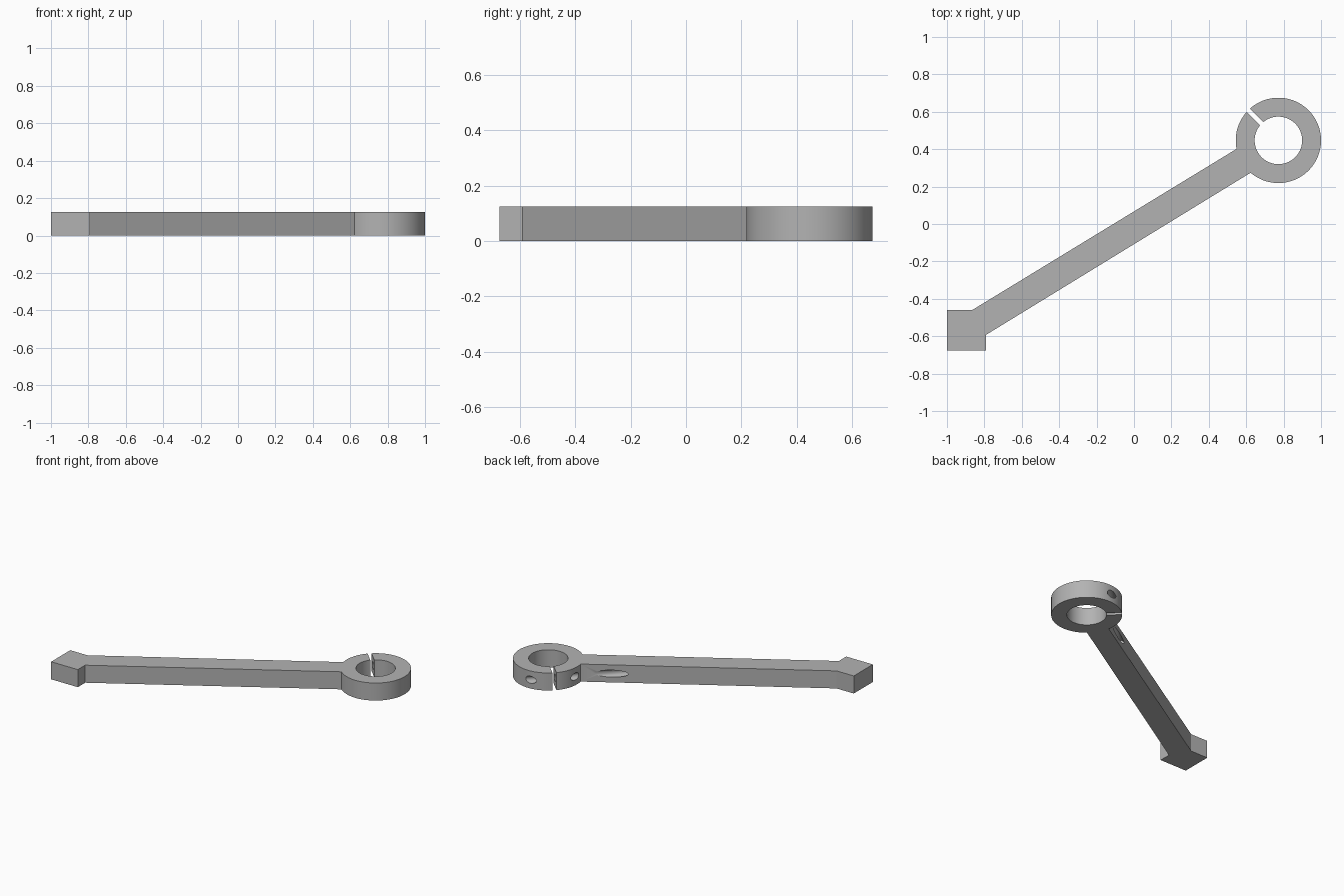
import bpy, bmesh, math
from mathutils import Vector, Matrix

cube = bpy.data.objects.get("Cube")
if cube:
    bpy.data.objects.remove(cube, do_unlink=True)

HEIGHT = 0.125
CENTRE = Vector((0.772, 0.447, HEIGHT / 2))
OUTER, BORE = 0.228, 0.127

grey = bpy.data.materials.new("plain grey")
grey.use_nodes = True
colour = (0.45, 0.45, 0.45, 1)
grey.diffuse_color = colour
grey.node_tree.nodes["Principled BSDF"].inputs["Base Color"].default_value = colour


def add_object(name, bm):
    bmesh.ops.recalc_face_normals(bm, faces=bm.faces[:])
    mesh = bpy.data.meshes.new(name)
    bm.to_mesh(mesh)
    bm.free()
    mesh.materials.append(grey)
    obj = bpy.data.objects.new(name, mesh)
    bpy.context.collection.objects.link(obj)
    return obj


def cylinder(name, radius, start, end, sides):
    axis = end - start
    turn = axis.to_track_quat("Z", "Y").to_matrix().to_4x4()
    bm = bmesh.new()
    bmesh.ops.create_cone(bm, cap_ends=True, segments=sides, radius1=radius,
                          radius2=radius, depth=axis.length,
                          matrix=Matrix.Translation((start + end) / 2) @ turn)
    return add_object(name, bm)


# Outline: square foot, slanted arm and round clamp head
def head_angle(x, y):
    return math.atan2(y - CENTRE.y, x - CENTRE.x)


first = head_angle(0.62, 0.27)
last = head_angle(0.54, 0.40) + 2 * math.pi
STEPS = 96
outline = [(-0.865, -0.46), (-1, -0.46), (-1, -0.675), (-0.79, -0.675), (-0.79, -0.592)]
for i in range(STEPS + 1):
    a = first + (last - first) * i / STEPS
    outline.append((CENTRE.x + OUTER * math.cos(a), CENTRE.y + OUTER * math.sin(a)))

bm = bmesh.new()
base = bm.faces.new([bm.verts.new((x, y, 0)) for x, y in outline])
raised = bmesh.ops.extrude_face_region(bm, geom=[base], use_keep_orig=True)["geom"]
bmesh.ops.translate(bm, vec=(0, 0, HEIGHT),
                    verts=[v for v in raised if isinstance(v, bmesh.types.BMVert)])
arm = add_object("clamp_arm", bm)

# Central bore
up = Vector((0, 0, 0.2))
bore = cylinder("bore_cutter", BORE, CENTRE - up, CENTRE + up, 96)

# Slit through the head wall
bm = bmesh.new()
bmesh.ops.create_cube(bm, size=1, matrix=Matrix.Translation(CENTRE)
                      @ Matrix.Rotation(math.radians(135), 4, "Z")
                      @ Matrix.Translation((0.18, 0, 0))
                      @ Matrix.Diagonal((0.2, 0.026, 0.4, 1)))
slit = add_object("slit_cutter", bm)

# Screw hole across the slit, ending blind in the side of the arm
screw = cylinder("screw_hole_cutter", 0.025, Vector((0.30, 0.22, HEIGHT / 2)),
                 Vector((0.90, 0.82, HEIGHT / 2)), 32)

bpy.ops.object.select_all(action="DESELECT")
bpy.context.view_layer.objects.active = arm
arm.select_set(True)
for cutter in (bore, slit, screw):
    cutter.hide_render = True
    cut = arm.modifiers.new(cutter.name, "BOOLEAN")
    cut.operation = "DIFFERENCE"
    cut.solver = "EXACT"
    cut.object = cutter
    bpy.ops.object.modifier_apply(modifier=cut.name)
    bpy.data.objects.remove(cutter, do_unlink=True)

bpy.ops.object.shade_smooth_by_angle(angle=math.radians(30))
